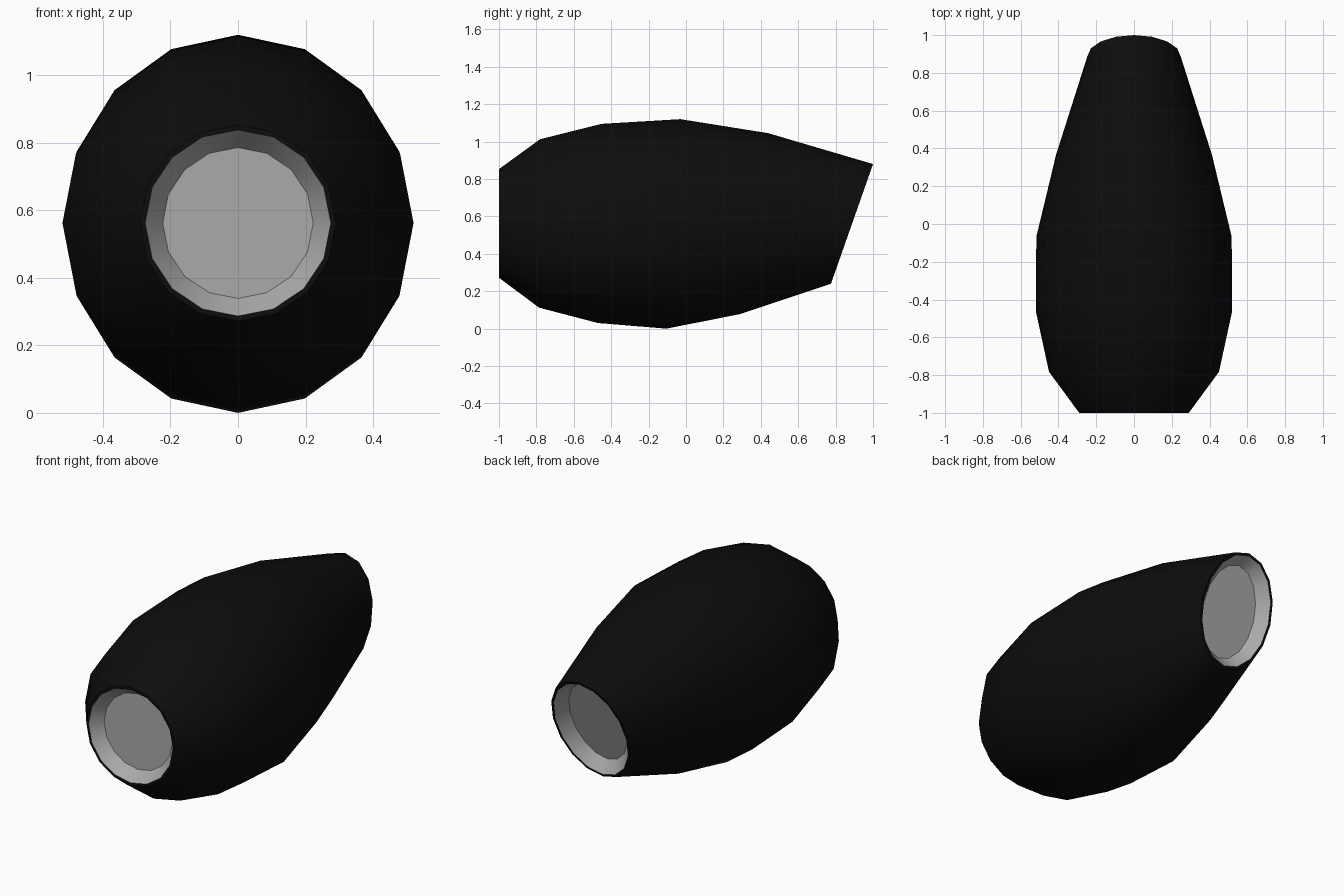
import bpy
import bmesh
from math import sin, cos, tau, hypot
from mathutils import Vector

SIDES = 16
RIM, TAPER, DEPTH = 0.015, 0.052, 0.07

cube = bpy.data.objects.get("Cube")
if cube:
    bpy.data.objects.remove(cube, do_unlink=True)


def material(name, value, roughness):
    mat = bpy.data.materials.new(name)
    mat.use_nodes = True
    colour = (value, value, value, 1)
    mat.diffuse_color = colour
    shader = mat.node_tree.nodes["Principled BSDF"]
    shader.inputs["Base Color"].default_value = colour
    shader.inputs["Roughness"].default_value = roughness
    return mat


black = material("matte black", 0.004, 0.6)
grey = material("light grey", 0.4, 0.5)


def ring(top, bottom, half_width, inset=0.0, push=0.0):
    """Tilted ellipse through a top and bottom (y, z) point."""
    t, b = Vector((0, *top)), Vector((0, *bottom))
    centre, up = (t + b) / 2, (t - b) / 2
    height = up.length
    normal = Vector((0, up.z, -up.y)) / height
    up *= (height - inset) / height
    side = Vector((half_width - inset, 0, 0))
    return [centre + normal * push + side * sin(tau * i / SIDES)
            + up * cos(tau * i / SIDES) for i in range(SIDES)]


def finish(name, bm, mats):
    mesh = bpy.data.meshes.new(name)
    bm.to_mesh(mesh)
    bm.free()
    for mat in mats:
        mesh.materials.append(mat)
    obj = bpy.data.objects.new(name, mesh)
    bpy.context.collection.objects.link(obj)
    bpy.ops.object.select_all(action="DESELECT")
    obj.select_set(True)
    bpy.context.view_layer.objects.active = obj
    bpy.ops.object.shade_smooth_by_angle(angle=0.6)
    return obj


# Body sections from front to back: top (y, z), bottom (y, z), half width
sections = [
    ((-1.0, 0.853), (-1.0, 0.272), 0.29),
    ((-0.78, 1.013), (-0.785, 0.112), 0.45),
    ((-0.45, 1.095), (-0.47, 0.03), 0.52),
    ((-0.03, 1.12), (-0.105, 0.0), 0.517),
    ((0.44, 1.045), (0.29, 0.078), 0.413),
    ((1.0, 0.88), (0.775, 0.24), 0.247),
]
front, back = sections[0], sections[-1]
front_seat = ring(*front, RIM + TAPER, DEPTH)
back_seat = ring(*back, RIM + TAPER, -DEPTH)

# Shell: recess, rim, outer skin, rim, recess
loops = [front_seat, ring(*front, RIM)]
loops += [ring(*s) for s in sections]
loops += [ring(*back, RIM), back_seat]
bm = bmesh.new()
rows = [[bm.verts.new(p) for p in loop] for loop in loops]
last = len(rows) - 2
for k in range(last + 1):
    for i in range(SIDES):
        j = (i + 1) % SIDES
        face = bm.faces.new((rows[k][i], rows[k][j], rows[k + 1][j], rows[k + 1][i]))
        face.material_index = 1 if k in (0, last) else 0
finish("body_shell", bm, [black, grey])

# Flat discs closing both recesses
for name, points in (("front_disc", front_seat[::-1]), ("back_disc", back_seat)):
    bm = bmesh.new()
    bm.faces.new([bm.verts.new(p) for p in points])
    finish(name, bm, [grey])
